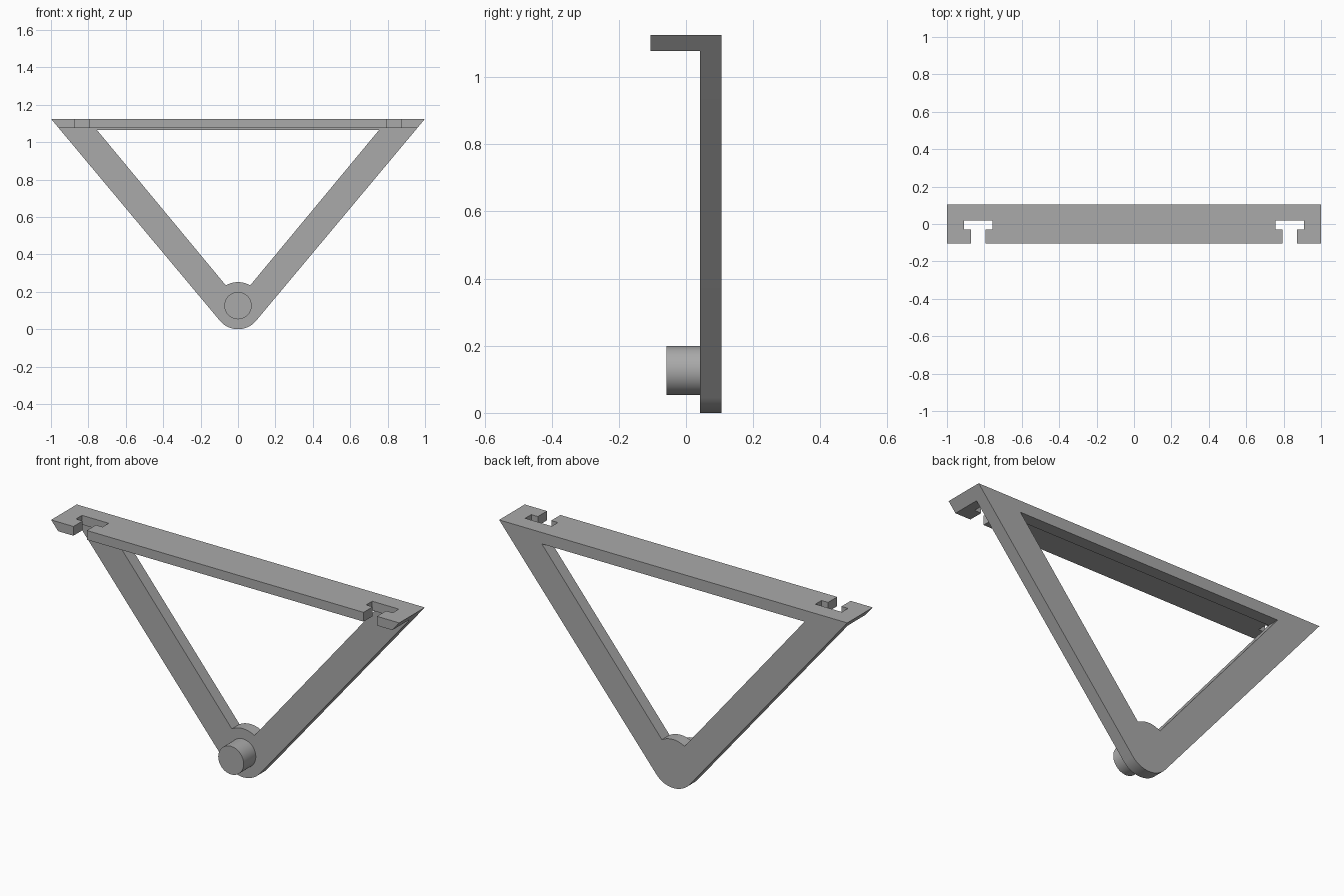
import bpy, bmesh, math
from mathutils import Vector, Matrix

cube = bpy.data.objects.get("Cube")
if cube:
    bpy.data.objects.remove(cube, do_unlink=True)

grey = bpy.data.materials.new("plain grey")
grey.use_nodes = True
colour = (0.4, 0.4, 0.4, 1)
grey.diffuse_color = colour
grey.node_tree.nodes["Principled BSDF"].inputs["Base Color"].default_value = colour

TOP, SHELF_BOTTOM = 1.125, 1.077
FRONT, PLATE_FRONT, BACK = -0.105, 0.042, 0.105
HUB_Z, HUB_R = 0.126, 0.126


def finish(bm, name):
    bmesh.ops.recalc_face_normals(bm, faces=bm.faces)
    mesh = bpy.data.meshes.new(name)
    bm.to_mesh(mesh)
    bm.free()
    mesh.materials.append(grey)
    obj = bpy.data.objects.new(name, mesh)
    bpy.context.collection.objects.link(obj)
    bpy.ops.object.select_all(action='DESELECT')
    obj.select_set(True)
    bpy.context.view_layer.objects.active = obj
    bpy.ops.object.shade_smooth_by_angle(angle=math.radians(30))
    return obj


def prism(loops, offset):
    """Fill closed loops (the later ones are holes) and extrude them."""
    bm = bmesh.new()
    for loop in loops:
        verts = [bm.verts.new(p) for p in loop]
        for a, b in zip(verts, verts[1:] + verts[:1]):
            bm.edges.new((a, b))
    bmesh.ops.triangle_fill(bm, edges=bm.edges[:], use_beauty=True)
    bmesh.ops.dissolve_limit(bm, angle_limit=0.01, verts=[], edges=bm.edges[:])
    ext = bmesh.ops.extrude_face_region(bm, geom=bm.faces[:])
    moved = [g for g in ext["geom"] if isinstance(g, bmesh.types.BMVert)]
    bmesh.ops.translate(bm, verts=moved, vec=offset)
    return bm


def hub_arc(start, end, steps):
    angles = [start + (end - start) * i / steps for i in range(steps + 1)]
    return [(HUB_R * math.cos(a), PLATE_FRONT, HUB_Z + HUB_R * math.sin(a)) for a in angles]


# Triangular frame: outer edges run tangent to the hub, the opening rises over it
corner = Vector((1, TOP - HUB_Z))
tangent = math.atan2(corner.y, corner.x) - math.acos(HUB_R / corner.length)
outer = [(-1, PLATE_FRONT, TOP), (1, PLATE_FRONT, TOP)]
outer += hub_arc(tangent, -math.pi - tangent, 24)
bump = math.radians(59)
inner = [(-0.755, PLATE_FRONT, 1.066), (0.755, PLATE_FRONT, 1.066)]
inner += hub_arc(bump, math.pi - bump, 14)
finish(prism([outer, inner], (0, BACK - PLATE_FRONT, 0)), "triangular_frame")

# Top shelf with a T-shaped slot near each end
half = [(0.795, FRONT), (0.795, -0.03), (0.757, -0.03), (0.757, 0.02),
        (0.91, 0.02), (0.91, -0.03), (0.872, -0.03), (0.872, FRONT),
        (1, FRONT), (1, PLATE_FRONT)]
outline = half + [(-x, y) for x, y in reversed(half)]
shelf = prism([[(x, y, TOP) for x, y in outline]], (0, 0, SHELF_BOTTOM - TOP))
# Slant the shelf ends to continue the outer edges of the frame
slant = (TOP - SHELF_BOTTOM) * math.tan(-tangent)
for v in shelf.verts:
    if abs(v.co.x) > 0.99 and v.co.z < TOP - 0.01:
        v.co.x -= math.copysign(slant, v.co.x)
finish(shelf, "slotted_top_shelf")

# Round pin on the front of the hub
pin_front = -0.058
pin = bmesh.new()
place = Matrix.Translation((0, (pin_front + PLATE_FRONT) / 2, HUB_Z)) @ Matrix.Rotation(math.pi / 2, 4, 'X')
bmesh.ops.create_cone(pin, cap_ends=True, segments=48, radius1=0.073, radius2=0.073,
                      depth=PLATE_FRONT - pin_front, matrix=place)
finish(pin, "hub_pin")
